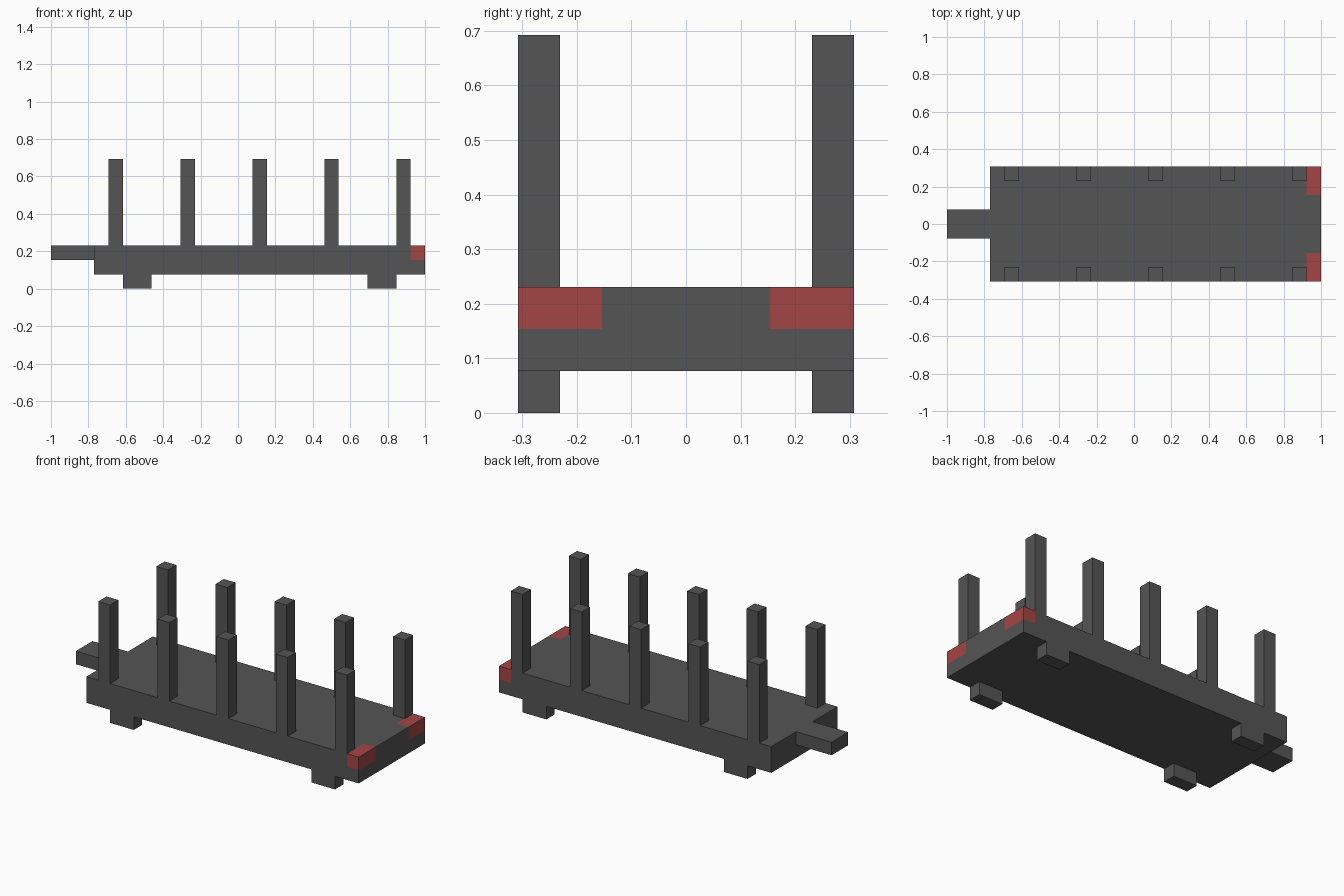
import bpy, bmesh
from mathutils import Vector

if "Cube" in bpy.data.objects:
    bpy.data.objects.remove(bpy.data.objects["Cube"])

U = 1 / 13  # the model sits on a regular block grid


def material(name, color):
    m = bpy.data.materials.new(name)
    m.diffuse_color = (*color, 1)
    m.use_nodes = True
    m.node_tree.nodes["Principled BSDF"].inputs["Base Color"].default_value = m.diffuse_color
    return m


GREY = material("dark grey", (0.09, 0.09, 0.09))
RED = material("tail light red", (0.37, 0.06, 0.06))


def box(name, x, y, z):
    """Box from (min, max) ranges in grid units."""
    bm = bmesh.new()
    bmesh.ops.create_cube(bm, size=1)
    for v in bm.verts:
        v.co = Vector([U * (r[0] if c < 0 else r[1]) for c, r in zip(v.co, (x, y, z))])
    mesh = bpy.data.meshes.new(name)
    bm.to_mesh(mesh)
    bm.free()
    mesh.materials.append(GREY)
    ob = bpy.data.objects.new(name, mesh)
    bpy.context.collection.objects.link(ob)
    return ob


# Flat deck, cut along the light borders, rear upper corners painted red
deck = box("deck", (-10, 13), (-4, 4), (1, 3))
deck.data.materials.append(RED)
bm = bmesh.new()
bm.from_mesh(deck.data)
for point, normal in (((12, 0, 0), (1, 0, 0)), ((0, 2, 0), (0, 1, 0)),
                      ((0, -2, 0), (0, 1, 0)), ((0, 0, 2), (0, 0, 1))):
    bmesh.ops.bisect_plane(bm, geom=bm.verts[:] + bm.edges[:] + bm.faces[:],
                           plane_co=Vector(point) * U, plane_no=normal)
for f in bm.faces:
    c = f.calc_center_median() / U
    if c.x > 12 and abs(c.y) > 2 and c.z > 2:
        f.material_index = 1
bm.to_mesh(deck.data)
bm.free()

# Tow bar
box("tow_bar", (-13, -10), (-1, 1), (2, 3))

# Side stakes and wheels on both sides
for side, y in (("left", (3, 4)), ("right", (-4, -3))):
    for i in range(5):
        x = -9 + 5 * i
        box(f"{side}_stake_{i + 1}", (x, x + 1), y, (3, 9))
    for end, x in (("front", -8), ("rear", 9)):
        box(f"{side}_{end}_wheel", (x, x + 2), y, (0, 1))
